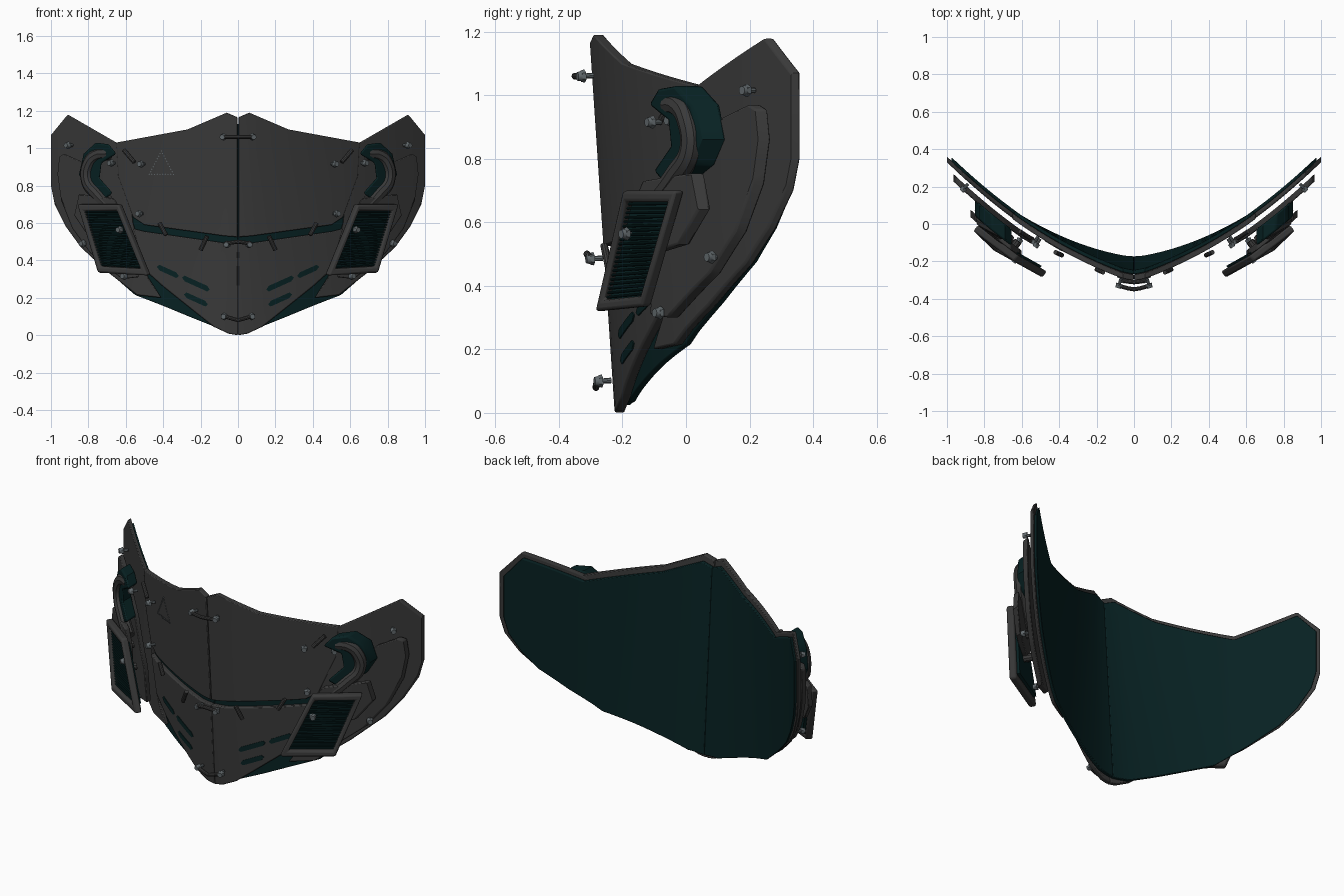
import bpy, bmesh, math
from mathutils import Vector

cube = bpy.data.objects.get("Cube")
if cube:
    bpy.data.objects.remove(cube)


def material(name, rgb):
    m = bpy.data.materials.new(name)
    m.use_nodes = True
    m.diffuse_color = (*rgb, 1)
    m.node_tree.nodes["Principled BSDF"].inputs["Base Color"].default_value = (*rgb, 1)
    return m


GRAPHITE = material("graphite", (0.042, 0.042, 0.042))
TEAL = material("dark teal", (0.0022, 0.0155, 0.0165))
STEEL = material("steel", (0.12, 0.14, 0.15))


# Curved face surface: depth for a given width and height
def surf(x, z, off=0.0):
    a = abs(x)
    r = a * a / (a + 0.03)
    lean = 0.08 * (1 - z / 1.19) * max(0, 1 - a / 0.6)
    return Vector((x, -0.303 + 0.33 * r + 0.33 * r * r + lean - off, z))


def normal(x, z):
    du = surf(x + 0.02, z) - surf(x - 0.02, z)
    dv = surf(x, z + 0.02) - surf(x, z - 0.02)
    return du.cross(dv).normalized()


def finish(ob, mat, mirror=True, bevel=0.0):
    ob.data.materials.append(mat)
    bpy.ops.object.select_all(action='DESELECT')
    ob.select_set(True)
    bpy.context.view_layer.objects.active = ob
    bpy.ops.object.shade_smooth_by_angle(angle=math.radians(35))
    if bevel:
        b = ob.modifiers.new("soft_edges", 'BEVEL')
        b.width, b.segments, b.limit_method = bevel, 2, 'ANGLE'
        b.angle_limit = math.radians(50)
    if mirror:
        m = ob.modifiers.new("mirror", 'MIRROR')
        m.use_mirror_merge = False
    return ob


def mesh_object(name, bm):
    bmesh.ops.recalc_face_normals(bm, faces=bm.faces[:])
    me = bpy.data.meshes.new(name)
    bm.to_mesh(me)
    bm.free()
    ob = bpy.data.objects.new(name, me)
    bpy.context.collection.objects.link(ob)
    return ob


def thicken(bm, move):
    ext = bmesh.ops.extrude_face_region(bm, geom=bm.faces[:], use_keep_orig=True)
    for v in ext["geom"]:
        if isinstance(v, bmesh.types.BMVert):
            v.co += move


# Plate: an outline in width and height, bent over the surface
def plate(name, outline, off, thick, mat, mirror=True, bevel=0.006):
    bm = bmesh.new()
    bm.faces.new([bm.verts.new((x, 0, z)) for x, z in outline])
    cuts = [((i * 0.05, 0, 0), (1, 0, 0)) for i in range(-20, 21)]
    cuts += [((0, 0, i * 0.2), (0, 0, 1)) for i in range(1, 6)]
    for co, no in cuts:
        bmesh.ops.bisect_plane(bm, geom=bm.verts[:] + bm.edges[:] + bm.faces[:],
                               plane_co=co, plane_no=no, dist=0.0005)
    for v in bm.verts:
        v.co = surf(v.co.x, v.co.z, off)
    thicken(bm, Vector((0, thick, 0)))
    return finish(mesh_object(name, bm), mat, mirror, bevel)


def tube(name, pts, r, mat, mirror=True, smooth=False):
    cu = bpy.data.curves.new(name, 'CURVE')
    cu.dimensions = '3D'
    cu.bevel_depth, cu.bevel_resolution, cu.use_fill_caps = r, 3, True
    sp = cu.splines.new('BEZIER' if smooth else 'POLY')
    knots = sp.bezier_points if smooth else sp.points
    knots.add(len(pts) - 1)
    for k, p in zip(knots, pts):
        if smooth:
            k.co = p
            k.handle_left_type = k.handle_right_type = 'AUTO'
        else:
            k.co = (*p, 1)
    ob = bpy.data.objects.new(name, cu)
    bpy.context.collection.objects.link(ob)
    bpy.ops.object.select_all(action='DESELECT')
    ob.select_set(True)
    bpy.context.view_layer.objects.active = ob
    bpy.ops.object.convert(target='MESH')
    return finish(bpy.context.object, mat, mirror)


# Bolt: hex washer with a round head, pointing out of the surface
def bolt(name, p, n):
    bm = bmesh.new()
    rot = n.to_track_quat('Z', 'Y').to_matrix().to_4x4()
    for seg, r, d, h in ((6, 0.021, 0.012, 0), (12, 0.016, 0.012, 0.012), (8, 0.009, 0.04, -0.015)):
        new = bmesh.ops.create_cone(bm, cap_ends=True, segments=seg, radius1=r,
                                    radius2=r * 0.85, depth=d)["verts"]
        for v in new:
            v.co = p + rot @ (v.co + Vector((0, 0, h)))
    finish(mesh_object(name, bm), STEEL)


# Inner lining and the main armour plates
lower_edge = [(0.98, 0.7), (0.92, 0.58), (0.84, 0.47), (0.7, 0.34), (0.54, 0.215)]
plate("inner_liner", [(0, 1.13), (0.06, 1.155), (0.27, 1.07), (0.64, 1.0), (0.9, 1.15),
      (0.975, 1.05), (0.975, 0.8), (0.955, 0.7), (0.9, 0.58), (0.83, 0.475), (0.7, 0.345),
      (0.55, 0.215), (0.4, 0.157), (0.25, 0.095), (0.1, 0.035), (0, 0.025)], -0.03, 0.022, TEAL)
plate("cheek_wing", [(0.6, 0.98), (0.65, 1.03), (0.91, 1.18), (1, 1.07), (1, 0.8)] + lower_edge
      + [(0.41, 0.2), (0.48, 0.31), (0.56, 0.6)], -0.002, 0.03, GRAPHITE)
plate("upper_plate", [(0.002, 1.165), (0.06, 1.19), (0.27, 1.1), (0.65, 1.03), (0.64, 0.85),
      (0.56, 0.63), (0.5, 0.59), (0.07, 0.53), (0.002, 0.525)], 0.002, 0.032, GRAPHITE, bevel=0.004)
plate("chin_plate", [(0, 0.495), (0.08, 0.495), (0.5, 0.555), (0.56, 0.57), (0.5, 0.35),
      (0.4, 0.26), (0.25, 0.14), (0.13, 0.045), (0.05, 0.008), (0, 0)], 0.002, 0.032, GRAPHITE)

# Layered cheek pieces
plate("cheek_overlay", [(0.84, 0.93), (0.93, 0.97), (0.955, 0.955), (0.965, 0.86), (0.945, 0.72),
      (0.885, 0.57), (0.79, 0.44), (0.62, 0.3), (0.53, 0.31), (0.56, 0.5), (0.68, 0.75)],
      0.068, 0.04, GRAPHITE)
plate("vent_mount", [(0.66, 0.73), (0.85, 0.755), (0.875, 0.64), (0.8, 0.53), (0.68, 0.5),
      (0.6, 0.5), (0.61, 0.64)], 0.175, 0.04, GRAPHITE)
plate("pipe_pad", [(0.65, 0.97), (0.69, 1.02), (0.76, 1.03), (0.825, 0.97), (0.85, 0.86),
      (0.81, 0.78), (0.72, 0.72), (0.67, 0.76), (0.74, 0.84), (0.73, 0.92)], 0.15, 0.09, TEAL,
      bevel=0.02)
tube("cheek_pipe", [Vector(p) for p in ((0.69, -0.05, 0.97), (0.745, -0.02, 0.965),
     (0.792, 0.005, 0.925), (0.805, 0.015, 0.83), (0.75, -0.03, 0.75), (0.67, -0.09, 0.67))],
     0.036, GRAPHITE, smooth=True)

# Slanted vent: frame, backing and louvres
outer = [Vector(p) for p in ((0.63, -0.185, 0.7), (0.85, -0.02, 0.7),
                             (0.74, -0.125, 0.335), (0.475, -0.272, 0.32))]
tl, tr, br, bl = outer
out = (tr - tl).cross(tl - bl).normalized()
mid = sum(outer, Vector()) / 4
inner = [c.lerp(mid, 0.19) for c in outer]
bm = bmesh.new()
rings = [[bm.verts.new(c + out * d) for c in loop]
         for loop, d in ((outer, 0.02), (inner, 0.02), (inner, -0.02), (outer, -0.02))]
for a, b in zip(rings, rings[1:] + rings[:1]):
    for i in range(4):
        j = (i + 1) % 4
        bm.faces.new((a[i], a[j], b[j], b[i]))
finish(mesh_object("vent_frame", bm), GRAPHITE, bevel=0.01)
bm = bmesh.new()
bm.faces.new([bm.verts.new(c - out * 0.012) for c in inner])
thicken(bm, out * -0.02)
finish(mesh_object("vent_backing", bm), TEAL)
for i in range(22):
    t = (i + 0.5) / 22
    tube("vent_louvre", [inner[0].lerp(inner[3], t), inner[1].lerp(inner[2], t)], 0.0045, TEAL)
for t in (0.25, 0.55):
    p = tl.lerp(bl, t).lerp(tr.lerp(br, t), 0.5)
    tube("vent_stub", [p - out * 0.02, p - out * 0.08], 0.022, GRAPHITE)
bolt("vent_bolt", mid + Vector((-0.04, -0.04, 0.05)), out)

# Chin slots: three short slanted cuts on each side
for x, z, w in ((0.375, 0.34, 0.045), (0.225, 0.275, 0.06), (0.225, 0.19, 0.05)):
    d = w * 0.45
    plate("chin_slot", [(x - w, z - d - 0.014), (x + w, z + d - 0.014), (x + w + 0.014, z + d + 0.006),
          (x + w, z + d + 0.016), (x - w, z - d + 0.016), (x - w - 0.014, z - d - 0.004)],
          0.006, 0.008, TEAL, bevel=0)

# Bolts over the plates
for x, z, off in ((0.52, 0.915, 0.05), (0.91, 1.015, 0.055), (0.83, 0.49, 0.095),
                  (0.61, 0.315, 0.085), (0.53, 0.65, 0.045), (0.68, 0.92, 0.1),
                  (0.08, 1.06, 0.05), (0.06, 0.485, 0.05), (0.075, 0.1, 0.05)):
    bolt("plate_bolt", surf(x, z, off), normal(x, z))

# Small floating rods and the centre staples
for x0, z0, x1, z1 in ((0.555, 0.925, 0.61, 0.99), (0.42, 0.6, 0.385, 0.535), (0.165, 0.53, 0.2, 0.455)):
    tube("clip_rod", [surf(x0, z0, 0.04), surf(x1, z1, 0.04)], 0.012, GRAPHITE)
for z, dip in ((1.06, 0), (0.49, 0.01), (0.1, -0.02)):
    arc = [surf(x, z + dip * (1 - abs(x) / 0.07), 0.055) for x in (-0.07, -0.035, 0, 0.035, 0.07)]
    tube("centre_staple", arc, 0.011, GRAPHITE, mirror=False)

# Dotted triangle on the right cheek only
tri = [Vector((-0.41, 0.985)), Vector((-0.345, 0.86)), Vector((-0.475, 0.86))]
for a, b in zip(tri, tri[1:] + tri[:1]):
    for i in range(9):
        x, z = a.lerp(b, i / 9)
        plate("triangle_dot", [(x - 0.004, z), (x, z + 0.004), (x + 0.004, z), (x, z - 0.004)],
              0.008, 0.006, STEEL, mirror=False, bevel=0)
